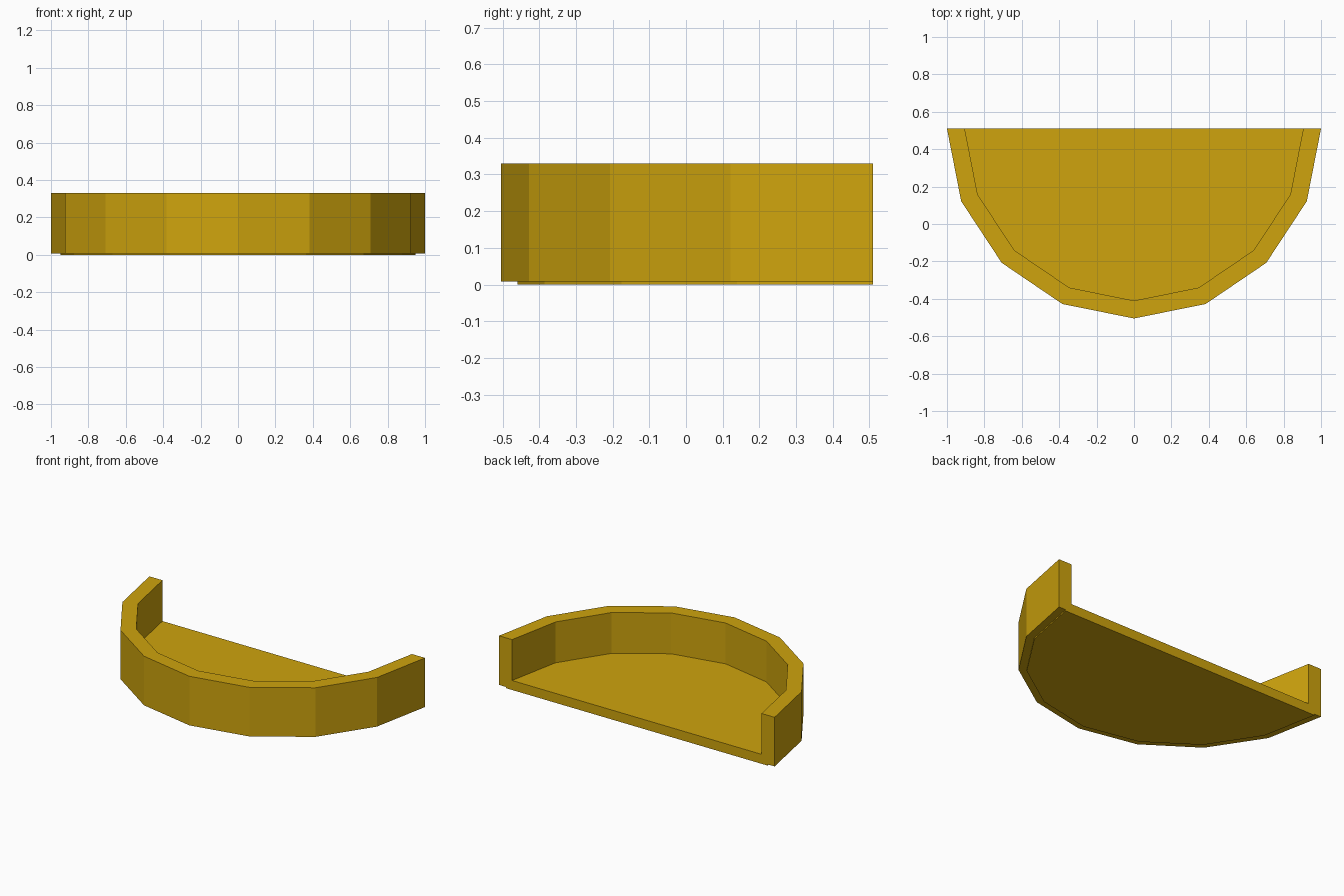
import bpy, bmesh, math

if "Cube" in bpy.data.objects:
    bpy.data.objects.remove(bpy.data.objects["Cube"])

gold = bpy.data.materials.new("golden_yellow")
gold.diffuse_color = (0.62, 0.37, 0.004, 1)
gold.use_nodes = True
gold.node_tree.nodes["Principled BSDF"].inputs["Base Color"].default_value = gold.diffuse_color

BACK = 0.51      # flat back plane
SEGMENTS = 8     # sides of the half round


def arc(rx, ry):
    """Half-ellipse outline, from the back right round the front to the back left."""
    return [(rx * math.cos(math.pi * i / SEGMENTS),
             BACK - ry * math.sin(math.pi * i / SEGMENTS))
            for i in range(SEGMENTS + 1)]


def ring(bm, outline, z):
    return [bm.verts.new((x, y, z)) for x, y in outline]


def bridge(bm, a, b):
    n = len(a)
    for i in range(n):
        j = (i + 1) % n
        bm.faces.new((a[i], a[j], b[j], b[i]))


outer, inner, foot = arc(1, 1.015), arc(0.905, 0.92), arc(0.95, 0.97)

# Half-round tray: stepped foot, outer wall, rim and floor in one closed shell
bm = bmesh.new()
foot_low = ring(bm, foot, 0)
foot_top = ring(bm, foot, 0.008)
wall_low = ring(bm, outer, 0.008)
wall_top = ring(bm, outer, 0.33)
rim_in = ring(bm, inner, 0.33)
floor = ring(bm, inner, 0.062)

bm.faces.new(foot_low)
bridge(bm, foot_low, foot_top)
bm.faces.new(floor)
last = SEGMENTS
for a, b in ((foot_top, wall_low), (wall_low, wall_top),
             (wall_top, rim_in), (rim_in, floor)):
    for i in range(last):
        bm.faces.new((a[i], a[i + 1], b[i + 1], b[i]))

# Flat back: U-shaped face with wall ends above the floor edge
bm.faces.new([r[0] for r in (foot_top, wall_low, wall_top, rim_in, floor)] +
             [r[last] for r in (floor, rim_in, wall_top, wall_low, foot_top)])
bmesh.ops.recalc_face_normals(bm, faces=bm.faces)

mesh = bpy.data.meshes.new("half_round_tray")
bm.to_mesh(mesh)
bm.free()
mesh.materials.append(gold)
tray = bpy.data.objects.new("half_round_tray", mesh)
bpy.context.collection.objects.link(tray)
